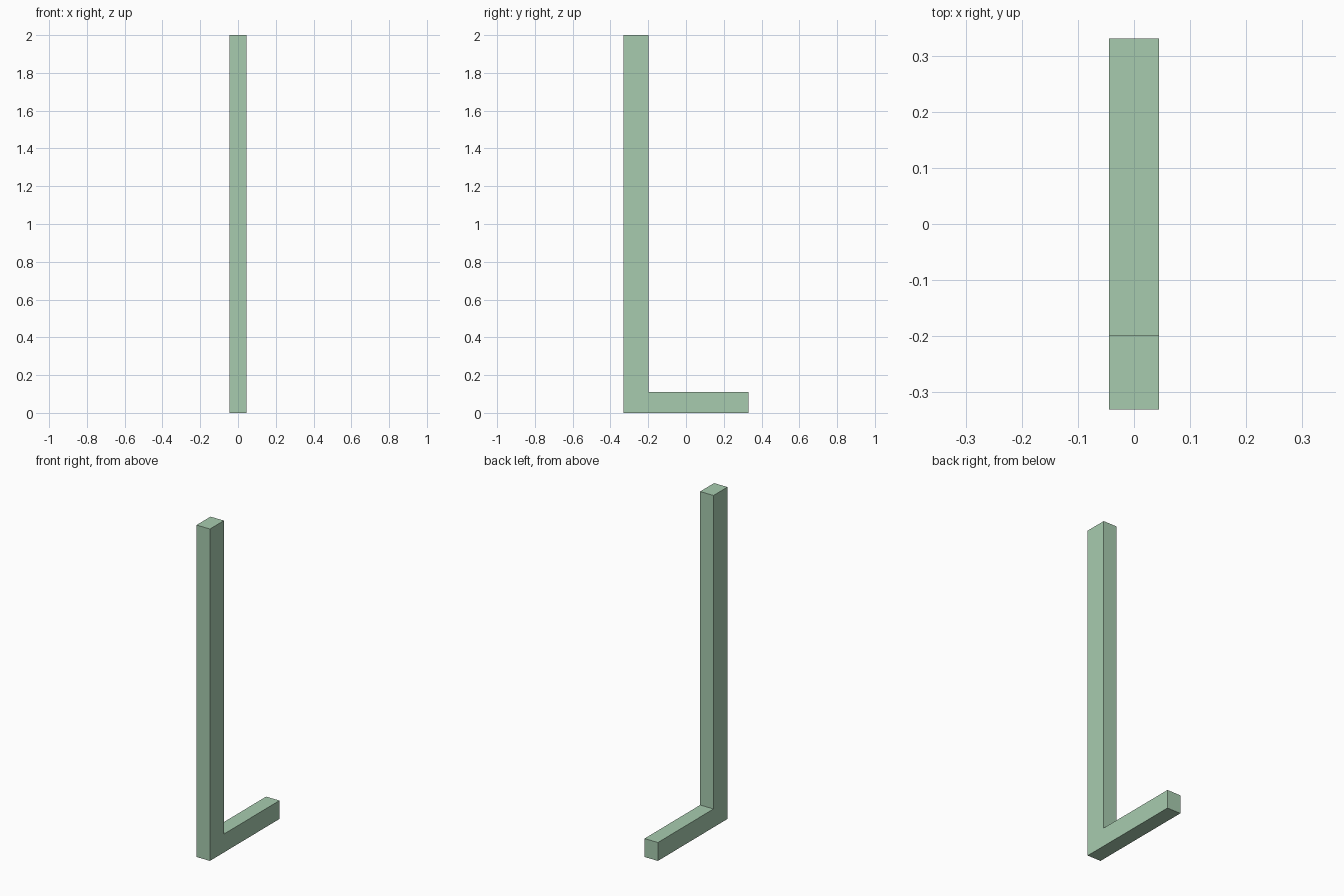
import bpy
import bmesh

if "Cube" in bpy.data.objects:
    bpy.data.objects.remove(bpy.data.objects["Cube"])

HALF_WIDTH = 0.0445
# L-shaped side profile as (y, z)
PROFILE = [(-0.331, 0), (0.331, 0), (0.331, 0.111),
           (-0.198, 0.111), (-0.198, 2), (-0.331, 2)]

# Bracket: profile extruded across x
bm = bmesh.new()
face = bm.faces.new([bm.verts.new((-HALF_WIDTH, y, z)) for y, z in PROFILE])
extruded = bmesh.ops.extrude_face_region(bm, geom=[face])
new_verts = [g for g in extruded["geom"] if isinstance(g, bmesh.types.BMVert)]
bmesh.ops.translate(bm, verts=new_verts, vec=(2 * HALF_WIDTH, 0, 0))
# Close the starting side if the extrusion removed it
bmesh.ops.holes_fill(bm, edges=[e for e in bm.edges if e.is_boundary], sides=0)
bmesh.ops.recalc_face_normals(bm, faces=bm.faces[:])

mesh = bpy.data.meshes.new("l_bracket")
bm.to_mesh(mesh)
bm.free()
bracket = bpy.data.objects.new("l_bracket", mesh)
bpy.context.collection.objects.link(bracket)

# Pale green finish
green = bpy.data.materials.new("pale_green")
green.diffuse_color = (0.39, 0.60, 0.43, 1)
green.use_nodes = True
green.node_tree.nodes["Principled BSDF"].inputs["Base Color"].default_value = green.diffuse_color
mesh.materials.append(green)
